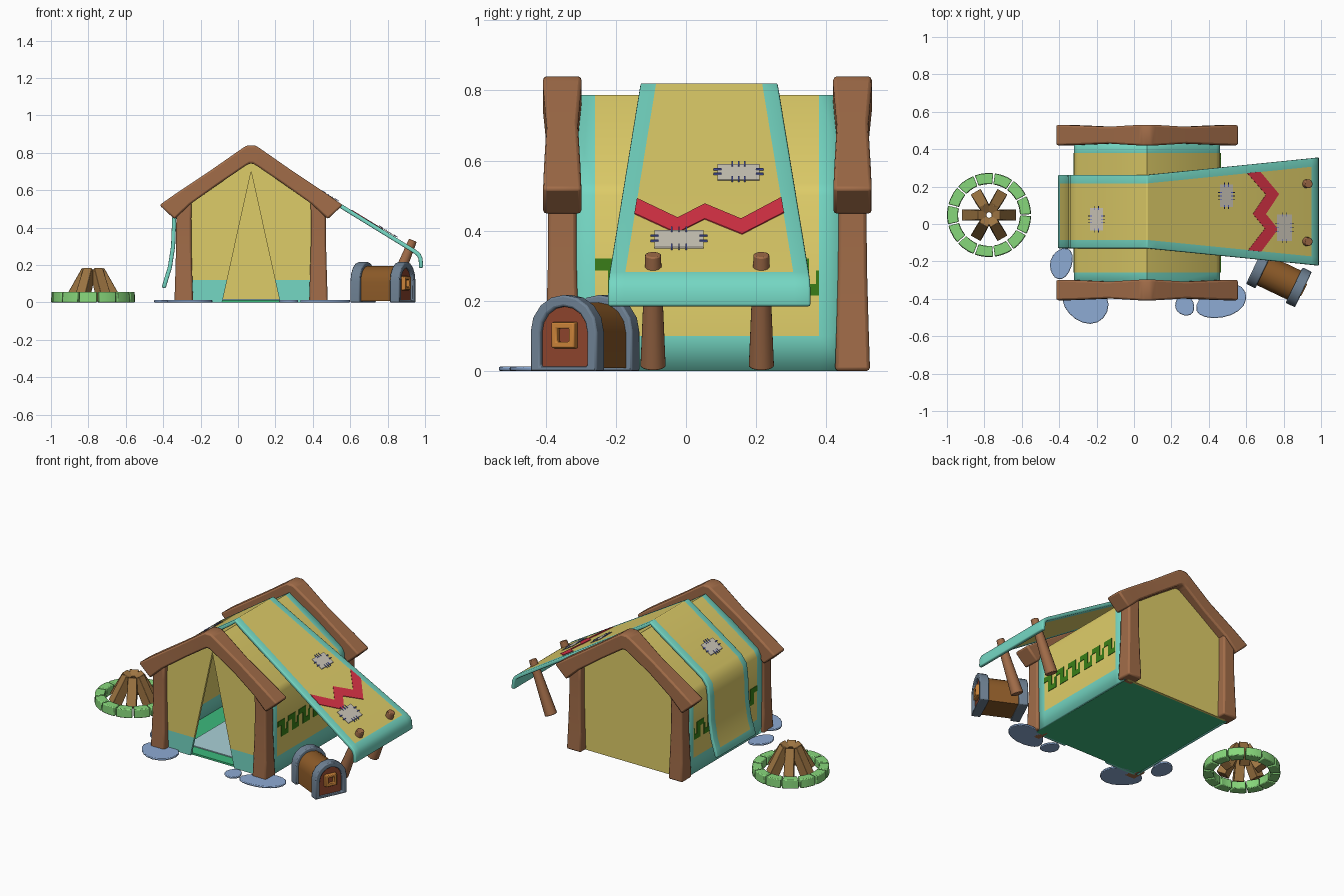
import bpy, bmesh, math
from mathutils import Vector, Matrix

if "Cube" in bpy.data.objects:
    bpy.data.objects.remove(bpy.data.objects["Cube"])

CX = 0.07  # tent centre line


def mat(name, h):
    m = bpy.data.materials.new(name)
    m.diffuse_color = [(int(h[i:i + 2], 16) / 255) ** 2.2 for i in (0, 2, 4)] + [1]
    m.use_nodes = True
    m.node_tree.nodes["Principled BSDF"].inputs["Base Color"].default_value = m.diffuse_color
    return m


YEL, TEAL = mat("yellow_cloth", "DDCB68"), mat("teal_cloth", "74D6C2")
WOOD, DARK = mat("wood", "A06C4A"), mat("dark_wood", "8A5A2C")
RED, GREEN = mat("red", "D93648"), mat("pattern_green", "3C7D1E")
GREY, BLUE = mat("patch", "CCC6B8"), mat("thread", "5A68C8")
STONE, LEAF = mat("flat_stone", "8CA9D2"), mat("green_stone", "86D67A")
METAL, PANEL = mat("metal", "6E8092"), mat("panel", "8C4630")
GOLD, LOG = mat("gold", "C9823C"), mat("log", "9C7444")
FLOOR, RUG = mat("floor", "3FB87C"), mat("rug", "A9D0D6")


def finish(name, bm, mats, bevel=0.0, solid=0.0, angle=35):
    me = bpy.data.meshes.new(name)
    bm.to_mesh(me)
    bm.free()
    ob = bpy.data.objects.new(name, me)
    bpy.context.collection.objects.link(ob)
    for m in mats:
        me.materials.append(m)
    if solid:
        s = ob.modifiers.new("solid", 'SOLIDIFY')
        s.thickness, s.offset = solid, -1
    if bevel:
        b = ob.modifiers.new("bevel", 'BEVEL')
        b.width, b.segments, b.limit_method = bevel, 2, 'ANGLE'
    bpy.ops.object.select_all(action='DESELECT')
    ob.select_set(True)
    bpy.context.view_layer.objects.active = ob
    bpy.ops.object.shade_smooth_by_angle(angle=math.radians(angle))
    return ob


def loft(name, secs, m, closed=False, bevel=0.0):
    bm = bmesh.new()
    rings = [[bm.verts.new(p) for p in s] for s in secs]
    pairs = list(zip(rings, rings[1:] + rings[:1])) if closed else list(zip(rings, rings[1:]))
    for a, b in pairs:
        for i in range(len(a)):
            j = (i + 1) % len(a)
            bm.faces.new((a[i], a[j], b[j], b[i]))
    if not closed:
        bm.faces.new(rings[0])
        bm.faces.new(rings[-1])
    bmesh.ops.recalc_face_normals(bm, faces=bm.faces)
    return finish(name, bm, [m], bevel)


def prism_y(name, pts, y0, y1, m, bevel=0.0):
    return loft(name, [[(x, y, z) for x, z in pts] for y in (y0, y1)], m, bevel=bevel)


def box(name, lo, hi, m, bevel=0.0):
    return prism_y(name, [(lo[0], lo[2]), (hi[0], lo[2]), (hi[0], hi[2]), (lo[0], hi[2])], lo[1], hi[1], m, bevel)


def rod(name, p0, p1, r0, r1, n, m, bevel=0.0):
    p0, p1 = Vector(p0), Vector(p1)
    q = (p1 - p0).to_track_quat('Z', 'Y')
    ang = [2 * math.pi * (i + 0.5) / n for i in range(n)]
    return loft(name, [[p + q @ Vector((r * math.cos(a), r * math.sin(a), 0)) for a in ang]
                       for p, r in ((p0, r0), (p1, r1))], m, bevel=bevel)


def sheet(name, path, span, border, ends, thick, bevel):
    """Cloth following an x-z path, with teal side borders and teal end rows."""
    bm = bmesh.new()
    rows = []
    for x, z in path:
        a, b = span(x)
        rows.append([bm.verts.new((x, y, z)) for y in (a, a + border[0], b - border[1], b)])
    for i in range(len(rows) - 1):
        for j in range(3):
            f = bm.faces.new((rows[i][j], rows[i + 1][j], rows[i + 1][j + 1], rows[i][j + 1]))
            f.material_index = int(j != 1 or i < ends[0] or i >= len(rows) - 1 - ends[1])
    return finish(name, bm, [YEL, TEAL], bevel, thick)


def decal(name, quads, m, off):
    """Thin plates: quads of 3D points, thickened along a given offset."""
    bm = bmesh.new()
    for q in quads:
        a = [bm.verts.new(p) for p in q]
        b = [bm.verts.new(Vector(p) + Vector(off)) for p in q]
        bm.faces.new(a)
        bm.faces.new(b)
        for i in range(4):
            bm.faces.new((a[i], a[i - 1], b[i - 1], b[i]))
    bmesh.ops.recalc_face_normals(bm, faces=bm.faces)
    return finish(name, bm, [m])


# tent cloth: walls and roof in one strip
half = [(0.39, 0), (0.39, 0.1), (0.39, 0.5), (0.37, 0.535)]
path = [(CX - d, z) for d, z in half] + [(CX, 0.787)] + [(CX + d, z) for d, z in half[::-1]]
sheet("tent_cloth", path, lambda x: (-0.345, 0.46), (0.085, 0.08), (1, 1), 0.015, 0)
prism_y("back_wall", [(CX - .37, 0), (CX + .37, 0), (CX + .37, .52), (CX, .765), (CX - .37, .52)], 0.455, 0.47, YEL)

# front flaps, left and right
for s, side in ((-1, "left"), (1, "right")):
    prism_y(side + "_flap", [(CX + s * d, z) for d, z in
            ((.37, .12), (.128, .12), (0, .70), (0, .765), (.37, .52))], -0.36, -0.345, YEL)
    prism_y(side + "_flap_border", [(CX + s * d, z) for d, z in
            ((.37, 0), (.155, 0), (.128, .12), (.37, .12))], -0.36, -0.345, TEAL)

# floor and rug
box("floor", (-0.31, -0.345, 0.0), (0.45, 0.46, 0.012), FLOOR)
box("rug", (-0.17, -0.27, 0.012), (0.31, 0.36, 0.018), RUG)

# wooden frames
beam = [(.49, .52, .41, .445, .055), (.39, .59, .325, .525, .052), (.21, .71, .17, .635, .045),
        (.045, .825, .03, .73, .055), (.02, .84, .01, .742, .055)]
for end, yc in (("front", -0.353), ("back", 0.475)):
    secs = []
    for s, order in ((-1, beam), (1, beam[::-1])):
        for du, zu, dl, zl, h in order:
            u, l = (CX + s * du, zu), (CX + s * dl, zl)
            secs.append([(u[0], yc - h, u[1]), (u[0], yc + h, u[1]), (l[0], yc + h, l[1]), (l[0], yc - h, l[1])])
    loft(end + "_roof_beam", secs, WOOD, bevel=0.012)
    for s, side in ((-1, "left"), (1, "right")):
        loft(f"{end}_{side}_post", [[(CX + s * .36 + a * w, yc + b * w, z) for a, b in
             ((-1, -1), (1, -1), (1, 1), (-1, 1))] for z, w in
             ((0, .05), (.12, .046), (.3, .041), (.45, .04), (.54, .042))], WOOD, bevel=0.01)

# square wave pattern on both walls
t, z0, z1 = 0.033, 0.215, 0.32
wave = []
for k in range(6):
    y = -0.26 + k * 0.108
    for a, b, c, d in ((y, y + .054 + t / 2, z1 - t, z1), (y + .054 - t / 2, y + .054 + t / 2, z0, z1 - t),
                       (y + .054 + t / 2, y + .108, z0, z0 + t), (y + .108 - t / 2, y + .108, z0 + t, z1 - t)):
        b = min(b, 0.38)
        if b > a:
            wave.append((a, b, c, d))
for side, x, o in (("left", -0.321, -0.003), ("right", 0.461, 0.003)):
    decal(side + "_wall_pattern", [[(x, a, c), (x, b, c), (x, b, d), (x, a, d)] for a, b, c, d in wave], GREEN, (o, 0, 0))

# awning sheet laid over the roof


def top(x):
    return 0.822 - (0.614 * (x - CX) if x > CX else 0.675 * (CX - x))


def span(x):
    k = max(0, x - CX) / 0.92
    return -0.13 - 0.092 * k, 0.262 + 0.093 * k


path = [(-.408, .08), (-.395, .125), (-.375, .19), (-.358, .3), (-.352, .45), (-.342, .52), (-.305, top(-.305)),
        (.02, top(.02)), (CX, .822), (.12, top(.12)), (.55, top(.55)), (.95, top(.95)), (.975, .262),
        (.987, .235), (.99, .185)]
sheet("awning", path, span, (.045, .045), (1, 3), 0.022, 0.006)

# red zigzag
zig = []
ztop = [(0.0, .61), (.29, .70), (.47, .635), (.71, .705), (1, .605)]
for (f0, a), (f1, b) in zip(ztop, ztop[1:]):
    q = []
    for f, x in ((f0, a), (f1, b), (f1, b + .07), (f0, a + .07)):
        lo, hi = span(x)
        q.append((x, lo + .044 + f * (hi - lo - .088), top(x)))
    zig.append(q)
decal("awning_zigzag", zig, RED, (0.001, 0, 0.003))

# sewn patches with stitches


def plate(x0, x1, y0, y1, up):
    return [(x, y, top(x) + up) for x, y in ((x0, y0), (x1, y0), (x1, y1), (x0, y1))]


for n, (x0, x1, y0, y1) in enumerate(((.46, .53, .09, .21), (.765, .845, -.09, .05), (-.235, -.165, -.035, .085))):
    decal(f"patch_{n}", [plate(x0, x1, y0, y1, .003)], GREY, (0, 0, .004))
    st = []
    for f in (.35, .5, .65):
        y = y0 + f * (y1 - y0)
        st += [plate(x - .011, x + .011, y - .002, y + .002, .006) for x in (x0, x1)]
    for f in (.35, .65):
        x = x0 + f * (x1 - x0)
        st += [plate(x - .002, x + .002, y - .011, y + .011, .006) for y in (y0, y1)]
    decal(f"stitches_{n}", st, BLUE, (0, 0, .004))

# awning poles
for n, y in enumerate((-0.094, 0.215)):
    rod(f"awning_pole_{n}", (.805, y, .014), (.935, y, .332), .037, .023, 12, WOOD, 0.004)

# chest with arched ends
M = Matrix.Translation((0.775, -0.288, 0)) @ Matrix.Rotation(math.radians(-25.5), 4, 'Z')


def arch(w, h, b, x):
    pts = [(-w, b)] + [(-w * math.cos(math.pi * i / 8), h - w + w * math.sin(math.pi * i / 8)) for i in range(9)] + [(w, b)]
    return [M @ Vector((x, y, z)) for y, z in pts]


loft("chest_body", [arch(.086, .195, .008, x) for x in (-.12, .12)], DARK)
for s, end in ((-1, "back"), (1, "front")):
    a, b = s * .09, s * .145
    loft(f"chest_{end}_band", list(zip(arch(.105, .217, 0, a), arch(.105, .217, 0, b),
         arch(.074, .184, .012, b), arch(.074, .184, .012, a))), METAL, True, 0.007)
    loft(f"chest_{end}_panel", [arch(.08, .19, .006, s * x) for x in (.118, .128)], PANEL)


def square(x, w):
    return [M @ Vector((x, a * w, .102 + b * w)) for a, b in ((-1, -1), (1, -1), (1, 1), (-1, 1))]


loft("chest_lock", list(zip(square(.125, .038), square(.15, .036), square(.15, .019), square(.125, .019))), GOLD, True, 0.004)

# fire ring and logs
FX, FY, N = -0.775, 0.048, 13
for k in range(N):
    secs = []
    for i in range(4):
        a = 2 * math.pi * (k + .04 + .92 * i / 3) / N
        secs.append([(FX + r * math.cos(a), FY + r * math.sin(a), z) for r, z in
                     ((.165, 0), (.225, 0), (.223, .056), (.167, .056))])
    loft(f"fire_stone_{k}", secs, LEAF, bevel=0.005)
for k in range(6):
    c, s = math.cos(k * math.pi / 3), math.sin(k * math.pi / 3)
    rod(f"log_{k}", (FX + .118 * c, FY + .118 * s, .018), (FX + .036 * c, FY + .036 * s, .172), .043, .037, 4, LOG, 0.003)

# flat stones around the posts
for n, (x, y, rx, ry, tilt) in enumerate(((-.26, -.425, .125, .1, -.35), (-.39, -.21, .058, .085, -.3),
                                          (.27, -.435, .05, .058, .4), (.465, -.415, .14, .085, .35))):
    ring = []
    for i in range(18):
        a = 2 * math.pi * i / 18
        u, v = rx * math.cos(a), ry * math.sin(a) * (1 + .15 * math.cos(a))
        ring.append((x + u * math.cos(tilt) - v * math.sin(tilt), y + u * math.sin(tilt) + v * math.cos(tilt)))
    loft(f"flat_stone_{n}", [[(a, b, z) for a, b in ring] for z in (0, .012)], STONE, bevel=0.004)
